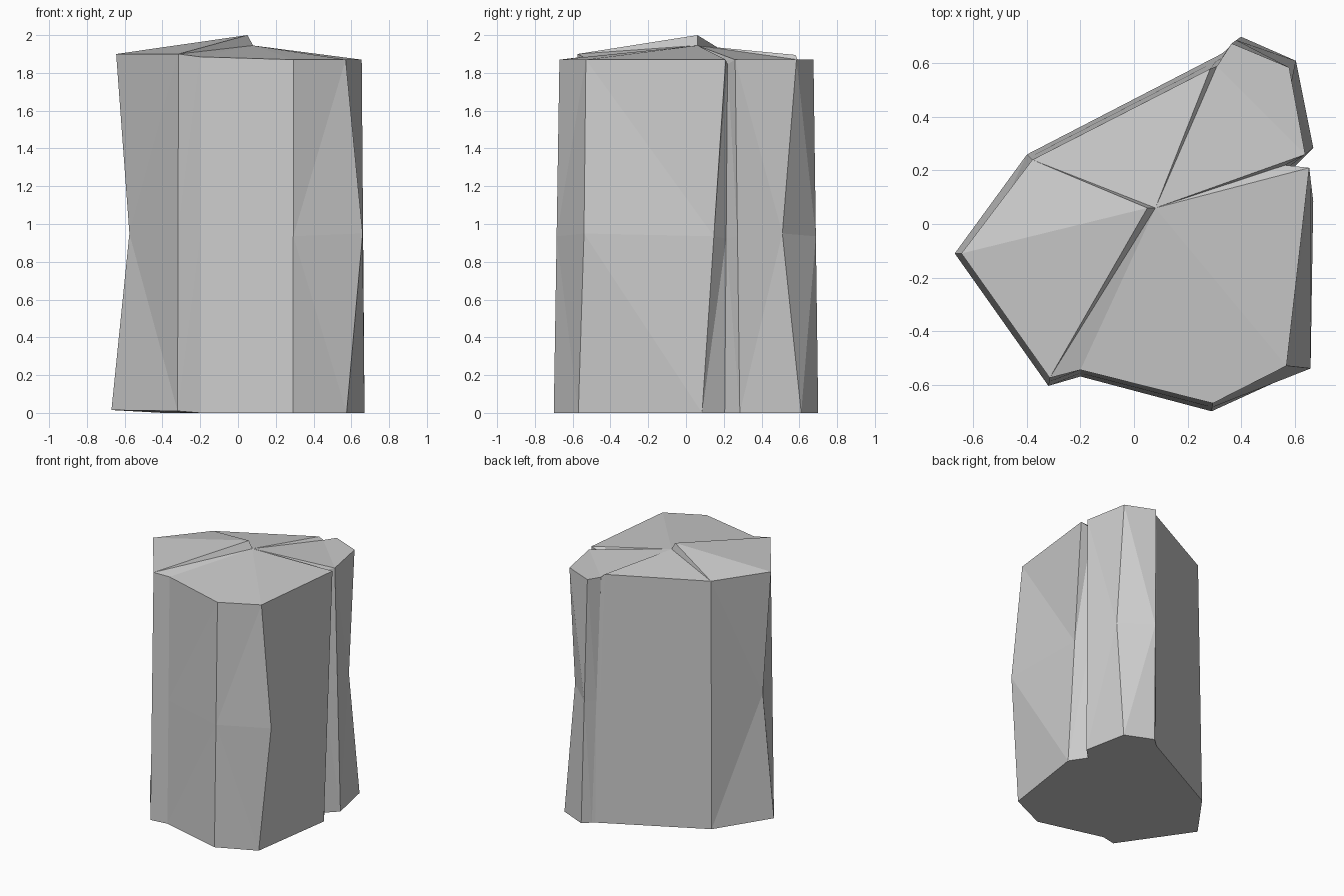
import bpy, bmesh
from mathutils import Vector

if "Cube" in bpy.data.objects:
    bpy.data.objects.remove(bpy.data.objects["Cube"])

# Outline columns, counter-clockwise: bottom x, y, then top x, y, z
COLUMNS = {
    "left":       (-0.67, -0.11, -0.645, -0.11, 1.90),
    "front_a":    (-0.32, -0.605, -0.315, -0.575, 1.90),
    "front_b":    (-0.20, -0.57, -0.20, -0.545, 1.885),
    "front_c":    (0.29, -0.70, 0.295, -0.67, 1.87),
    "right_a":    (0.575, -0.57, 0.57, -0.53, 1.87),
    "right_b":    (0.67, 0.085, 0.655, 0.21, 1.87),
    "notch":      (0.59, 0.205, 0.565, 0.22, 1.845),
    "right_c":    (0.67, 0.285, 0.64, 0.26, 1.87),
    "back_a":     (0.605, 0.61, 0.58, 0.585, 1.87),
    "back_b":     (0.40, 0.70, 0.365, 0.675, 1.87),
    "crack_low":  (0.345, 0.65, 0.31, 0.59, 1.87),
    "crack_high": (0.325, 0.635, 0.285, 0.58, 1.895),
    "back_c":     (-0.40, 0.26, -0.38, 0.24, 1.89),
}
# Columns that bulge or pinch halfway up
WAIST = {"left": (-0.575, -0.11), "right_a": (0.66, -0.54), "back_a": (0.585, 0.51)}
LIFT = {"left": 0.015, "front_a": 0.01}

bm = bmesh.new()
bottom, waist, top = {}, {}, {}
for name, (bx, by, tx, ty, tz) in COLUMNS.items():
    lo, hi = Vector((bx, by, LIFT.get(name, 0))), Vector((tx, ty, tz))
    mid = (lo + hi) / 2
    if name in WAIST:
        mid = Vector((*WAIST[name], 0.95))
    bottom[name], waist[name], top[name] = (bm.verts.new(p) for p in (lo, mid, hi))

# Side walls and base
names = list(COLUMNS)
for a, b in zip(names, names[1:] + names[:1]):
    bm.faces.new((bottom[a], bottom[b], waist[b], waist[a]))
    bm.faces.new((waist[a], waist[b], top[b], top[a]))
bm.faces.new([bottom[n] for n in reversed(names)])

# Cracked top: slabs fanning from a low peak and a raised peak
top["low"] = bm.verts.new((0.08, 0.06, 1.945))
top["high"] = bm.verts.new((0.05, 0.06, 2.0))
SLABS = [
    "high back_c left front_a",                         # raised left slab
    "low front_a front_b front_c right_a right_b",      # large front slab
    "low right_c back_a back_b crack_low",              # back right slab
    "low crack_high back_c",                            # back left slab
    "high front_a low", "high low back_c",              # steps at the raised slab
    "low crack_low crack_high",                         # step at the back crack
    "low right_b notch", "low notch right_c",           # open crack at the right
]
for slab in SLABS:
    bm.faces.new([top[n] for n in slab.split()])

bmesh.ops.triangulate(bm, faces=[f for f in bm.faces if len(f.verts) > 3])
bmesh.ops.recalc_face_normals(bm, faces=bm.faces)
mesh = bpy.data.meshes.new("cracked_stone_pillar")
bm.to_mesh(mesh)
bm.free()
pillar = bpy.data.objects.new("cracked_stone_pillar", mesh)
bpy.context.collection.objects.link(pillar)
